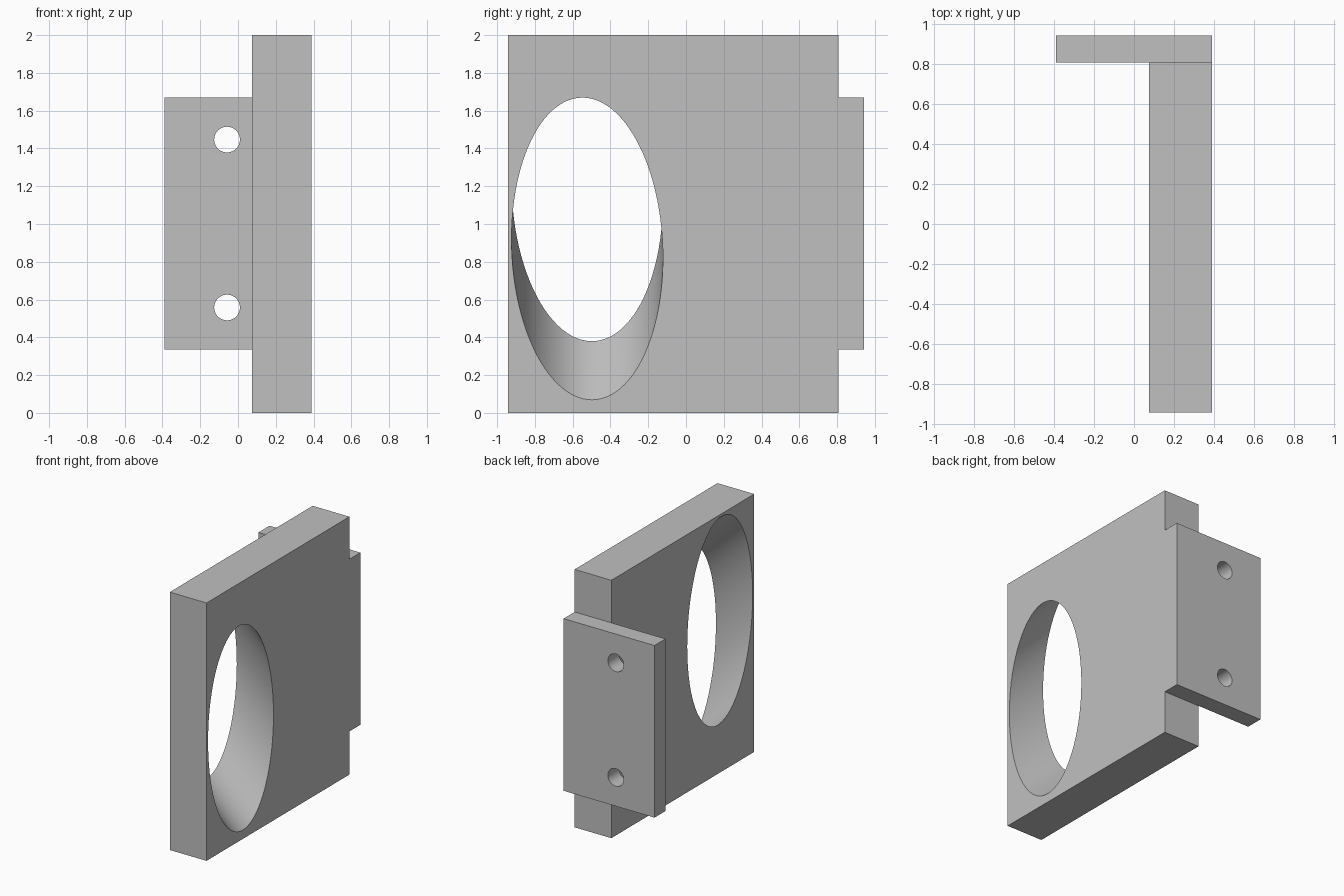
import bpy
import bmesh
from math import cos, sin, tau, radians
from mathutils import Vector

if "Cube" in bpy.data.objects:
    bpy.data.objects.remove(bpy.data.objects["Cube"])

grey = bpy.data.materials.new("plain grey")
grey.use_nodes = True
colour = (0.53, 0.53, 0.53, 1)
grey.diffuse_color = colour
grey.node_tree.nodes["Principled BSDF"].inputs["Base Color"].default_value = colour


def prism(name, outline, path):
    """Solid swept from a flat outline along a straight path."""
    bm = bmesh.new()
    base = bm.faces.new([bm.verts.new(p) for p in outline])
    swept = bmesh.ops.extrude_face_region(bm, geom=[base], use_keep_orig=True)
    top = [v for v in swept["geom"] if isinstance(v, bmesh.types.BMVert)]
    bmesh.ops.translate(bm, verts=top, vec=Vector(path))
    bmesh.ops.recalc_face_normals(bm, faces=bm.faces)
    mesh = bpy.data.meshes.new(name)
    bm.to_mesh(mesh)
    bm.free()
    mesh.materials.append(grey)
    obj = bpy.data.objects.new(name, mesh)
    bpy.context.collection.objects.link(obj)
    return obj


def box(name, lo, hi):
    (x0, y0, z0), (x1, y1, z1) = lo, hi
    return prism(name, [(x0, y0, z0), (x1, y0, z0), (x1, y1, z0), (x0, y1, z0)],
                 (0, 0, z1 - z0))


def combine(target, tool, operation):
    """Apply a boolean and remove the tool."""
    mod = target.modifiers.new(operation, "BOOLEAN")
    mod.operation, mod.solver, mod.object = operation, "EXACT", tool
    bpy.context.view_layer.objects.active = target
    bpy.ops.object.modifier_apply(modifier=mod.name)
    bpy.data.objects.remove(tool)


# Upright plate and mounting flange, fused into an L
INNER, OUTER, BACK, JOINT = 0.075, 0.39, 0.943, 0.808
bracket = box("bracket", (INNER, -BACK, 0), (OUTER, JOINT, 2))
flange = box("flange", (-OUTER, JOINT, 0.335), (OUTER, BACK, 1.67))
combine(bracket, flange, "UNION")

# Large slanted bore: an oval that rises at 45 degrees through the plate
margin = 0.05
depth = OUTER - INNER + 2 * margin
angles = [tau * i / 96 for i in range(96)]
oval = [(OUTER + margin,
         -0.523 + 0.4 * cos(a) - 0.025 * sin(a),
         0.87 - margin + 0.8 * sin(a)) for a in angles]
combine(bracket, prism("bore_cutter", oval, (-depth, 0, depth * 0.985)), "DIFFERENCE")

# Two screw holes through the flange
for z in (0.558, 1.447):
    ring = [(-0.058 + 0.068 * cos(a), JOINT - margin, z + 0.068 * sin(a))
            for a in angles[::2]]
    combine(bracket, prism("screw_cutter", ring, (0, 0.3, 0)), "DIFFERENCE")

bpy.ops.object.select_all(action="DESELECT")
bracket.select_set(True)
bpy.context.view_layer.objects.active = bracket
bpy.ops.object.shade_smooth_by_angle(angle=radians(25))
